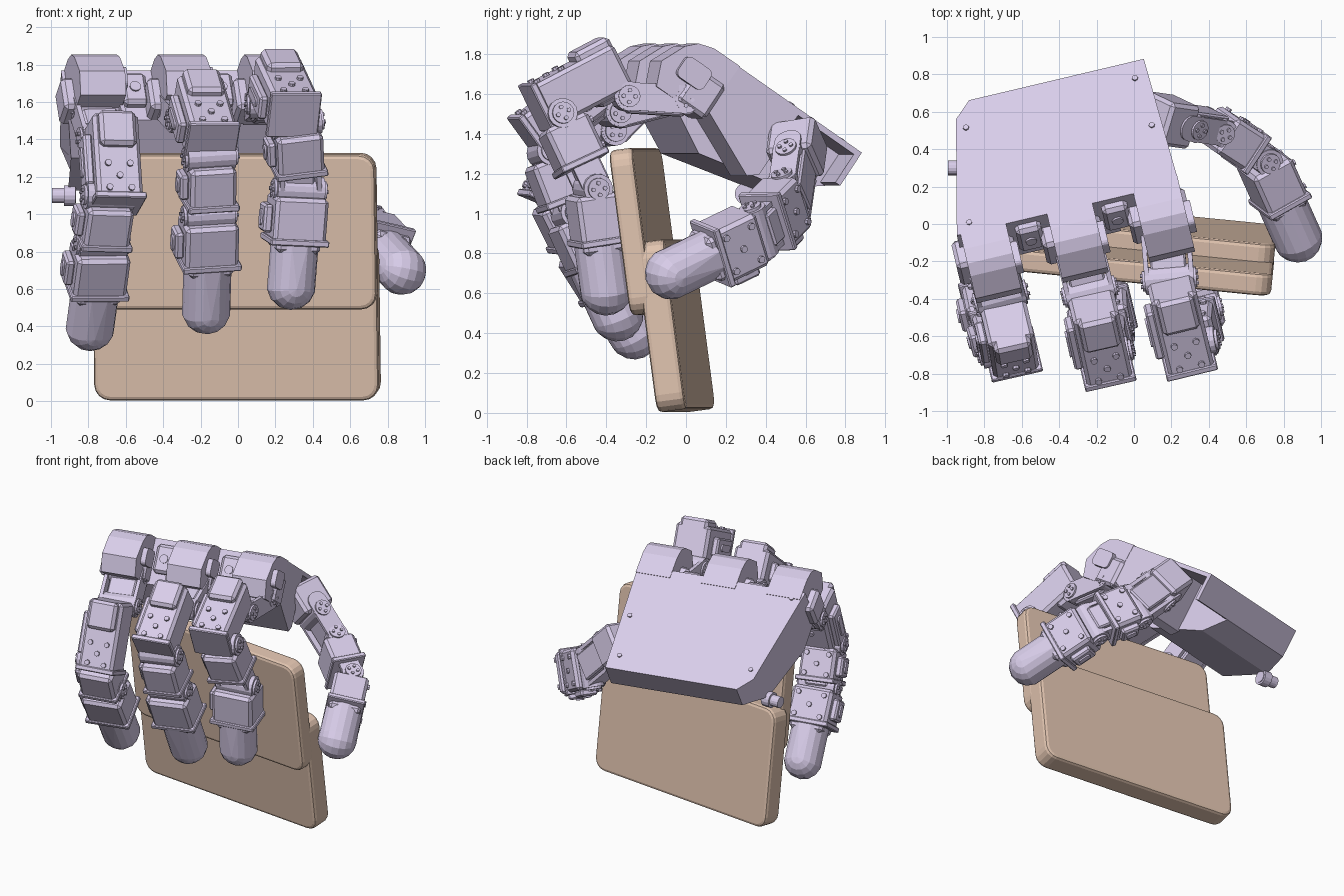
import bpy, bmesh
from math import radians, pi
from mathutils import Matrix, Vector

if "Cube" in bpy.data.objects:
    bpy.data.objects.remove(bpy.data.objects["Cube"])


def material(name, color):
    m = bpy.data.materials.new(name)
    m.diffuse_color = (*color, 1)
    m.use_nodes = True
    m.node_tree.nodes["Principled BSDF"].inputs["Base Color"].default_value = m.diffuse_color
    return m


LAVENDER = material("lavender", (0.69, 0.61, 0.82))
TAN = material("tan", (0.75, 0.55, 0.43))


class Part:
    """Collects simple solids into one named object."""

    def __init__(self, name, mat=LAVENDER):
        self.name, self.mat, self.bm = name, mat, bmesh.new()

    def add(self, tmp, M):
        tmp.transform(M)
        me = bpy.data.meshes.new("tmp")
        tmp.to_mesh(me)
        tmp.free()
        self.bm.from_mesh(me)
        bpy.data.meshes.remove(me)

    def box(self, M, c, size, bevel=0.012, axis=None, r=0.0, seg=4):
        t = bmesh.new()
        bmesh.ops.create_cube(t, size=1, matrix=Matrix.Diagonal((*size, 1)))
        if axis is not None:
            es = [e for e in t.edges
                  if abs((e.verts[0].co - e.verts[1].co).normalized()[axis]) > .9]
            bmesh.ops.bevel(t, geom=es, offset=r, segments=seg, profile=.5, affect='EDGES')
        if bevel:
            es = [e for e in t.edges if e.calc_face_angle(0) > 1]
            bmesh.ops.bevel(t, geom=es, offset=bevel, segments=2 if axis == 1 else 1,
                            profile=.5, affect='EDGES')
        self.add(t, M @ Matrix.Translation(c))

    def cyl(self, M, c, r, depth, axis='X', seg=16):
        t = bmesh.new()
        bmesh.ops.create_cone(t, cap_ends=True, segments=seg, radius1=r, radius2=r, depth=depth)
        R = {'X': Matrix.Rotation(pi / 2, 4, 'Y'), 'Y': Matrix.Rotation(pi / 2, 4, 'X'),
             'Z': Matrix.Identity(4)}[axis]
        self.add(t, M @ Matrix.Translation(c) @ R)

    def prism(self, M, profile, x0, x1):
        # extrude a (Y, Z) profile along X; x0 and x1 are functions of Y
        t = bmesh.new()
        a = [t.verts.new((x0(y), y, z)) for y, z in profile]
        b = [t.verts.new((x1(y), y, z)) for y, z in profile]
        n = len(a)
        t.faces.new(a)
        t.faces.new(b[::-1])
        for i in range(n):
            t.faces.new((a[i], b[i], b[(i + 1) % n], a[(i + 1) % n]))
        bmesh.ops.recalc_face_normals(t, faces=t.faces)
        self.add(t, M)

    def tip(self, M, c, r, length):
        # rounded fingertip pointing along +Y, stretched backwards
        t = bmesh.new()
        bmesh.ops.create_uvsphere(t, u_segments=14, v_segments=9, radius=r)
        for v in t.verts:
            if v.co.y < -.001:
                v.co.y = -length
        bmesh.ops.remove_doubles(t, verts=t.verts, dist=.0001)
        self.add(t, M @ Matrix.Translation(c))

    def finish(self):
        me = bpy.data.meshes.new(self.name)
        self.bm.to_mesh(me)
        self.bm.free()
        me.materials.append(self.mat)
        ob = bpy.data.objects.new(self.name, me)
        bpy.context.collection.objects.link(ob)


def frame(a, b, side):
    # Y runs a -> b, X is the joint axis, Z faces the inside of the grip
    y = (b - a).normalized()
    x = (side - y * side.dot(y)).normalized()
    z = x.cross(y)
    M = Matrix((x, y, z)).transposed().to_4x4()
    M.translation = a
    return M, (b - a).length


def screws(p, M, c, sx, sy):
    for dx, dy in ((-1, -1), (1, -1), (-1, 1), (1, 1), (0, 0)):
        p.cyl(M, (c[0] + dx * sx, c[1] + dy * sy, c[2]), .018, .03, 'Z', 8)


def joint(p, M, y, z=0.0, w=.25):
    p.cyl(M, (0, y, z), .075, w)
    for s in (-1, 1):
        p.cyl(M, (s * w / 2, y, z), .055, .03)
        for dy, dz in ((.03, 0), (-.03, 0), (0, .03), (0, -.03)):
            p.cyl(M, (s * (w / 2 + .015), y + dy, z + dz), .011, .02, 'X', 8)


def servo(p, M, y0, y1, w=.26, h=.23):
    # motor case with side housing, end flange and screws
    m = (y0 + y1) / 2
    p.box(M, (0, m, 0), (w, y1 - y0, h), .02)
    p.box(M, (-w / 2 - .02, m, .01), (.05, (y1 - y0) * .6, h * .55), .012)
    p.box(M, (-w / 2 - .045, m, .01), (.02, (y1 - y0) * .35, .05), 0, 0, .02)
    p.box(M, (0, y1 - .01, 0), (w + .03, .035, h + .02), .006)
    screws(p, M, (0, m, h / 2), w * .32, (y1 - y0) * .3)


def bracket(p, M, y0, y1, w=.25):
    # pair of rounded side plates with a cross web
    L = y1 - y0 + .13
    for s in (-1, 1):
        p.box(M, (s * w / 2, (y0 + y1) / 2, 0), (.025, L, .14), 0, 0, .065)
    p.box(M, (0, (y0 + y1) / 2, .02), (w * .8, max(.06, y1 - y0), .13), .01)


# held block: two offset slabs with rounded corners
for name, c, size in (("block_upper_slab", (-.005, -.203, .91), (1.5, .12, .835)),
                      ("block_lower_slab", (-.007, -.055, .437), (1.53, .148, .858))):
    M = (Matrix.Translation(c) @ Matrix.Rotation(radians(-5.7), 4, 'Z')
         @ Matrix.Rotation(radians(7.5), 4, 'X'))
    p = Part(name, TAN)
    p.box(M, (0, 0, 0), size, .022, 1, .085, 4)
    p.finish()

# palm frame: X across the knuckles, Y towards the wrist, Z out of the hand's back
P = (Matrix.Translation((.24, .22, 1.77)) @ Matrix.Rotation(radians(13.3), 4, 'Z')
     @ Matrix.Rotation(radians(-34), 4, 'X'))


def left(y):
    return -1.22 + .19 * y if y < .75 else -.99


def right(y):
    return -.036 * y


palm = Part("palm_shell")
palm.prism(P, [(0, 0), (0, -.32), (.2, -.43), (.66, -.33), (.83, -.2), (.83, 0), (.73, 0)],
           left, lambda y: -.36)
palm.prism(P, [(0, 0), (0, -.25), (.4, -.43), (.45, -.39), (.45, 0)],
           lambda y: -.37, right)
palm.prism(P, [(.4, 0), (.4, -.03), (.83, -.03), (.83, 0)], lambda y: -.37, right)
palm.prism(P, [(.8, 0), (.8, -.2), (.83, -.2), (.83, 0)], lambda y: -.37, right)
for x, y in ((-.1, .72), (-1.14, .06), (-1.04, .66), (-.07, .4)):
    palm.cyl(P, (x, y, 0), .016, .02, 'Z', 8)
palm.finish()

plug = Part("side_plug")
W = Matrix.Translation((-.93, .3, 1.1))
plug.cyl(W, (0, 0, 0), .04, .13)
plug.cyl(W, (.03, 0, 0), .055, .06)
plug.finish()

# knuckle housings along the palm's front edge
knuckles = Part("knuckle_housings")
for i in range(3):
    x = -.125 - .475 * i
    prof = [(.06, .004), (-.1, .004), (-.18, -.02), (-.23, -.07), (-.29, -.2), (-.24, -.32), (.05, -.32)]
    knuckles.prism(P, prof, lambda y: x - .125, lambda y: x + .125)
    knuckles.box(P, (x - .02, -.03, -.22), (.33, .18, .2), .02)
    knuckles.box(P, (x + .14, -.12, -.16), (.04, .16, .12), 0, 0, .03)
    if i < 2:
        knuckles.box(P, (x - .24, .0, -.14), (.14, .1, .2), .02)
        knuckles.cyl(P, (x - .24, -.05, -.14), .03, .02, 'Y')
knuckles.finish()

# fingers: proximal case start and end, two joints, tip centre
SIDE = Vector((.973, .23, 0))
FINGERS = {
    "index": ((.2, -.34, 1.745), (.3, -.75, 1.53), (.31, -.64, 1.49), (.325, -.47, 1.13), (.285, -.4, .62)),
    "middle": ((-.22, -.43, 1.655), (-.14, -.79, 1.38), (-.15, -.7, 1.31), (-.155, -.58, 1.0), (-.17, -.345, .49)),
    "outer": ((-.68, -.52, 1.5), (-.65, -.7, 1.05), (-.69, -.67, 1.1), (-.73, -.54, .84), (-.79, -.26, .4)),
}


def distal(p, j, tip):
    M, L = frame(j, tip, SIDE if p.name != "thumb_distal" else THUMB)
    joint(p, M, 0, w=.26)
    servo(p, M, .03, .28, .29, .24)
    p.box(M, (0, .3, 0), (.24, .06, .22), .02)
    p.tip(M, (0, L, 0), .132, L - .28)
    p.finish()


for i, (name, pts) in enumerate(FINGERS.items()):
    a, b, j2, j3, tip = map(Vector, pts)
    k = P @ Vector((-.125 - .475 * i, -.06, -.28))
    p = Part(name + "_proximal")
    M, L = frame(a, b, SIDE)
    servo(p, M, 0, L, .25, .24)
    p.box(M, (0, .1, -.01), (.2, .2, .31), .02)
    screws(p, M, (0, L * .75, -.12), .06, .07)
    # swivel bracket back to the knuckle
    B, LB = frame(k, M @ Vector((0, .03, .16)), SIDE)
    bracket(p, B, 0, LB, .24)
    joint(p, B, 0, w=.24)
    joint(p, B, LB, w=.26)
    p.finish()

    p = Part(name + "_medial")
    M, L = frame(j2, j3, SIDE)
    joint(p, M, 0, w=.26)
    servo(p, M, .04, .27, .25, .24)
    bracket(p, M, .25, L, .2)
    p.finish()
    distal(Part(name + "_distal"), j3, tip)

# thumb reaching round the right side of the block
t0, t1, t2, tt = map(Vector, ((.22, .55, 1.28), (.43, .52, 1.07), (.68, .36, .91), (.875, -.075, .7)))
THUMB = Vector((.35, -.25, .9))
p = Part("thumb_base")
M, L = frame(t0, t1, THUMB)
p.box(M, (0, -.06, 0), (.24, .22, .24), .02)
bracket(p, M, 0, L, .24)
joint(p, M, .06, w=.26)
p.finish()
p = Part("thumb_medial")
M, L = frame(t1, t2, THUMB)
joint(p, M, 0, w=.28)
servo(p, M, .02, .24, .29, .22)
bracket(p, M, .22, L, .22)
p.finish()
distal(Part("thumb_distal"), t2, tt)
